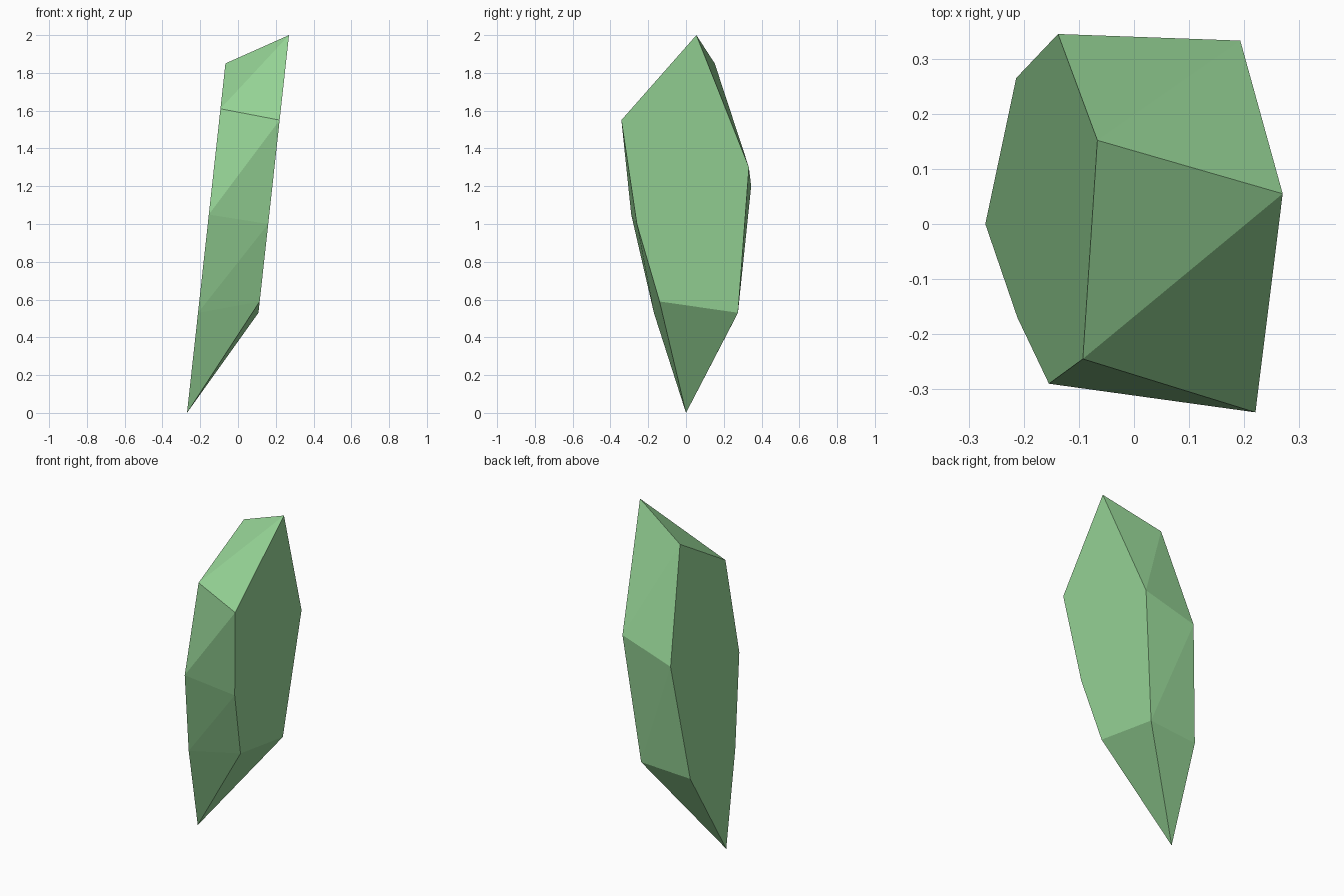
import bpy
import bmesh

cube = bpy.data.objects.get("Cube")
if cube:
    bpy.data.objects.remove(cube, do_unlink=True)

LEAN = 0.11  # sideways drift of both broad faces per unit of height

# Outlines (y, z) of the two broad parallel faces
left_outline = [(0, 0), (-0.17, 0.53), (-0.29, 1.05), (-0.245, 1.61),
                (0.152, 1.85), (0.345, 1.2), (0.265, 0.51)]
right_outline = [(-0.14, 0.59), (-0.26, 1.0), (-0.342, 1.55),
                 (0.055, 2.0), (0.333, 1.3), (0.275, 0.53)]


def add_broad_face(bm, outline, base_x):
    """Place an outline on its leaning plane and fill it."""
    ring = [bm.verts.new((base_x + LEAN * z, y, z)) for y, z in outline]
    bm.faces.new(ring)
    return ring


def zip_rings(bm, left, right, steps):
    """Join two rings with triangles, advancing one side per step."""
    i = j = 0
    for side in steps:
        a, b = left[i % len(left)], right[j % len(right)]
        if side == "L":
            i += 1
            tip = left[i % len(left)]
        else:
            j += 1
            tip = right[j % len(right)]
        bm.faces.new((a, b, tip))


# Crystal shard: two broad faces joined by a faceted rim
bm = bmesh.new()
left_ring = add_broad_face(bm, left_outline, -0.27)
right_ring = add_broad_face(bm, right_outline, 0.05)
zip_rings(bm, left_ring, right_ring, "LR" * 5 + "LLR")
bmesh.ops.recalc_face_normals(bm, faces=bm.faces[:])

mesh = bpy.data.meshes.new("crystal_shard")
bm.to_mesh(mesh)
bm.free()
shard = bpy.data.objects.new("crystal_shard", mesh)
bpy.context.collection.objects.link(shard)

# Pale green colour
green = bpy.data.materials.new("pale_green")
green.use_nodes = True
colour = (0.31, 0.67, 0.31, 1)
green.diffuse_color = colour
green.node_tree.nodes["Principled BSDF"].inputs["Base Color"].default_value = colour
mesh.materials.append(green)
